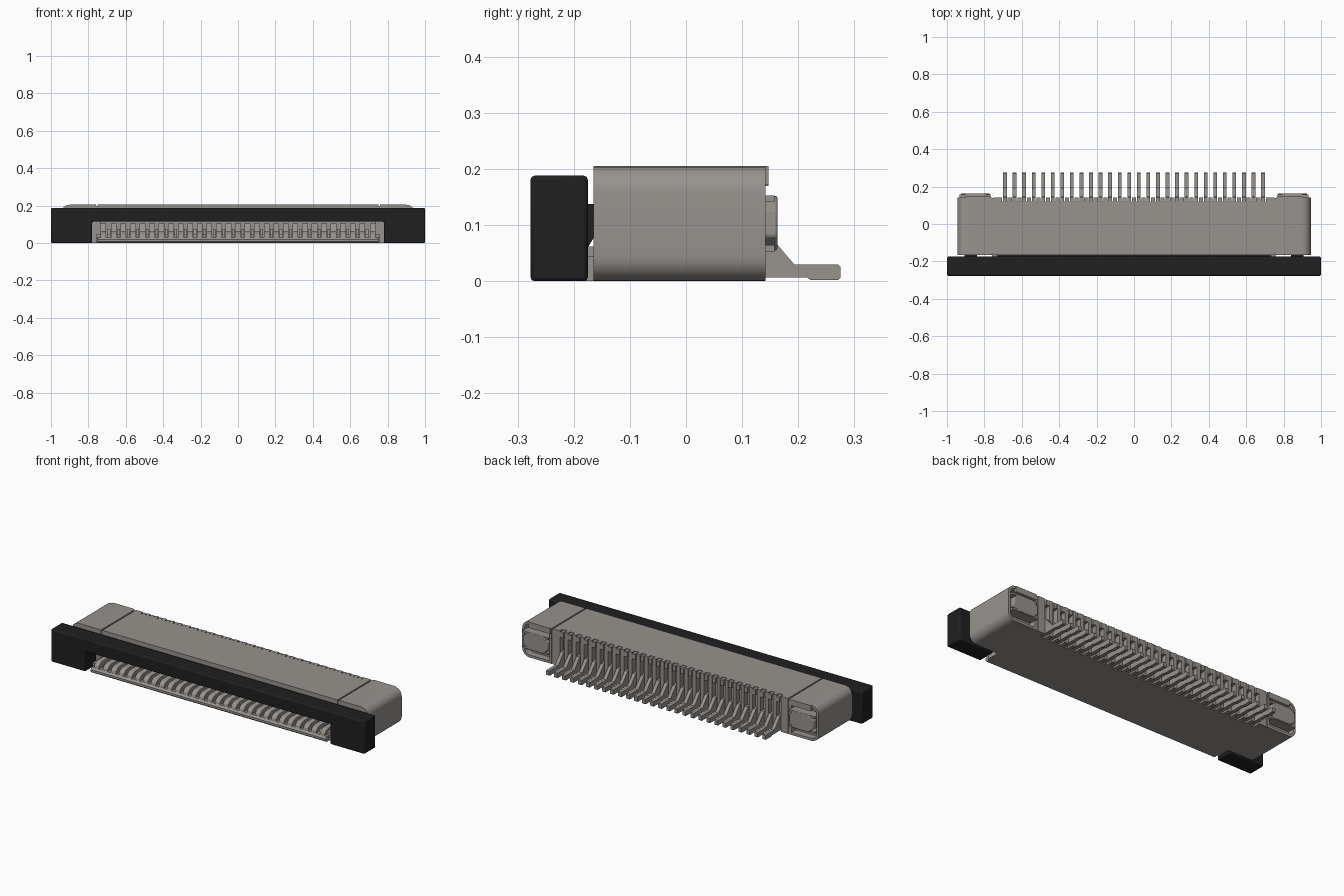
import bpy, bmesh, math

cube = bpy.data.objects.get("Cube")
if cube:
    bpy.data.objects.remove(cube, do_unlink=True)


def material(name, rgb):
    m = bpy.data.materials.new(name)
    m.use_nodes = True
    color = (*rgb, 1)
    m.diffuse_color = color
    bsdf = next(n for n in m.node_tree.nodes if n.type == 'BSDF_PRINCIPLED')
    bsdf.inputs["Base Color"].default_value = color
    return m


GREY = material("warm grey", (0.31, 0.29, 0.27))
BLACK = material("black", (0.014, 0.014, 0.014))


def extrude(name, outline, axis, spans, mat, bevel=0, pocket=None):
    """Extrude an outline along x (points y, z) or y (points x, z) over each span."""
    bm = bmesh.new()
    for lo, hi in spans:
        def place(p, t):
            return (t, p[0], p[1]) if axis == "x" else (p[0], t, p[1])
        a = [bm.verts.new(place(p, lo)) for p in outline]
        b = [bm.verts.new(place(p, hi)) for p in outline]
        bm.faces.new(a)
        cap = bm.faces.new(b)
        n = len(a)
        for i in range(n):
            j = (i + 1) % n
            bm.faces.new((a[i], a[j], b[j], b[i]))
        bmesh.ops.recalc_face_normals(bm, faces=bm.faces[:])
        if pocket:
            # Sink the inset back cap to leave a rim
            rim, depth = pocket
            bmesh.ops.inset_region(bm, faces=[cap], thickness=rim, use_even_offset=True)
            floor = bmesh.ops.extrude_face_region(bm, geom=[cap])["geom"]
            verts = [v for v in floor if isinstance(v, bmesh.types.BMVert)]
            bmesh.ops.translate(bm, verts=verts, vec=(0, -depth, 0))
            bm.faces.remove(cap)
    bmesh.ops.recalc_face_normals(bm, faces=bm.faces[:])
    mesh = bpy.data.meshes.new(name)
    bm.to_mesh(mesh)
    bm.free()
    mesh.materials.append(mat)
    ob = bpy.data.objects.new(name, mesh)
    bpy.context.collection.objects.link(ob)
    if bevel:
        mod = ob.modifiers.new("soft edges", 'BEVEL')
        mod.width = bevel
        mod.segments = 2
        mod.limit_method = 'ANGLE'
    bpy.ops.object.select_all(action='DESELECT')
    ob.select_set(True)
    bpy.context.view_layer.objects.active = ob
    bpy.ops.object.shade_smooth_by_angle(angle=math.radians(30))
    return ob


def rect(u0, u1, v0, v1):
    return [(u0, v0), (u1, v0), (u1, v1), (u0, v1)]


COUNT, PITCH = 28, 0.0511
centers = [(i - (COUNT - 1) / 2) * PITCH for i in range(COUNT)]
gaps = [c + PITCH / 2 for c in centers[:-1]]


def strips(positions, width):
    return [(c - width / 2, c + width / 2) for c in positions]


# Housing: roof, inner wall and floor tongue in one C-shaped section
section = [(-0.262, 0), (0.1, 0), (0.1, 0.17), (0.12, 0.17), (0.12, 0.205),
           (-0.165, 0.205), (-0.165, 0.14), (0.03, 0.14), (0.03, 0.03),
           (-0.262, 0.03), (-0.272, 0.02), (-0.272, 0.008)]
extrude("housing", section, "x", [(-0.75, 0.75)], GREY)

# Ribs separating the contact slots at the back, with solid end blocks
back_ends = [(-0.75, -0.705), (0.705, 0.75)]
extrude("back_ribs", rect(0.095, 0.142, 0, 0.205), "x",
        strips(gaps, 0.022) + back_ends, GREY)

# Rounded dividers on the front tongue
divider = [(-0.262, 0.028), (-0.258, 0.043), (-0.245, 0.056), (-0.225, 0.062),
           (-0.12, 0.062), (-0.1, 0.105), (0.032, 0.105), (0.032, 0.028)]
extrude("tongue_dividers", divider, "x",
        strips(gaps, 0.031) + [(-0.735, -0.706), (0.706, 0.735)], GREY)

# Low cheeks at the tongue sides
extrude("tongue_cheeks", rect(-0.24, 0.02, 0, 0.045), "x",
        [(-0.76, -0.735), (0.735, 0.76)], GREY)
extrude("mouth_cheeks", rect(-0.165, 0.04, 0, 0.2), "x",
        [(-0.75, -0.735), (0.735, 0.75)], GREY)

# Contacts: post, upper tab and bent solder tail
contact = [(0.09, 0.007), (0.215, 0.007), (0.222, 0.002), (0.271, 0.002),
           (0.275, 0.006), (0.275, 0.026), (0.271, 0.03), (0.193, 0.03),
           (0.163, 0.065), (0.142, 0.088), (0.118, 0.088), (0.118, 0.17),
           (0.147, 0.17), (0.147, 0.199), (0.142, 0.203), (0.09, 0.203)]
extrude("contacts", contact, "x", strips(centers, 0.02), GREY)

# Contact beams lying in the mouth
beam = [(-0.24, 0.028), (-0.225, 0.045), (-0.12, 0.045), (-0.09, 0.075),
        (-0.05, 0.05), (0.035, 0.05), (0.035, 0.028)]
extrude("contact_beams", beam, "x", strips(centers, 0.014), GREY)


def end_outline(s):
    # Box with rounded outer corners, mirrored by s
    r, outer, top = 0.045, 0.945, 0.205
    pts = [(0.758, 0)]
    for cz, start in ((r, -90), (top - r, 0)):
        for k in range(7):
            a = math.radians(start + k * 15)
            pts.append((outer - r + r * math.cos(a), cz + r * math.sin(a)))
    pts.append((0.758, top))
    return [(s * x, z) for x, z in pts]


for side, s in (("left", 1), ("right", -1)):
    def mirrored(pts):
        return [(s * x, z) for x, z in pts]

    # End housing with a recessed back
    extrude(side + "_end_housing", end_outline(s), "y", [(-0.165, 0.142)], GREY,
            pocket=(0.014, 0.04))
    # Thin web behind the seam
    extrude(side + "_seam_web", mirrored(rect(0.745, 0.765, 0, 0.197)), "y",
            [(-0.16, 0.138)], GREY)
    # Eight-sided retention lug
    lug = [(0.795, 0.055), (0.895, 0.055), (0.925, 0.08), (0.925, 0.127),
           (0.895, 0.152), (0.795, 0.152), (0.77, 0.127), (0.77, 0.08)]
    extrude(side + "_lug", mirrored(lug), "y", [(0.09, 0.163)], GREY, bevel=0.004)
    # Flared spring lips above and below the lug
    for word, z0, z1 in (("upper", 0.141, 0.153), ("lower", 0.053, 0.065)):
        extrude(side + "_" + word + "_lip", mirrored(rect(0.768, 0.932, z0, z1)), "y",
                [(0.1, 0.158)], GREY)
    extrude(side + "_top_flap", mirrored(rect(0.765, 0.9, 0.172, 0.205)), "y",
            [(0.13, 0.147)], GREY)
    # Slider arm entering the end housing
    arm = [(-0.19, 0.06), (-0.175, 0.06), (-0.16, 0.085), (-0.16, 0.138), (-0.19, 0.138)]
    extrude(side + "_slider_arm", arm, "x", [sorted((s * 0.84, s * 0.905))], BLACK)

# Slider: wide bar with a leg at each end, and the blade in the mouth
bar = [(-1, 0), (-0.78, 0), (-0.78, 0.115), (0.78, 0.115), (0.78, 0),
       (1, 0), (1, 0.188), (-1, 0.188)]
extrude("slider", bar, "y", [(-0.277, -0.175)], BLACK, bevel=0.007)
extrude("slider_blade", rect(-0.19, -0.06, 0.117, 0.138), "x", [(-0.73, 0.73)], BLACK)
